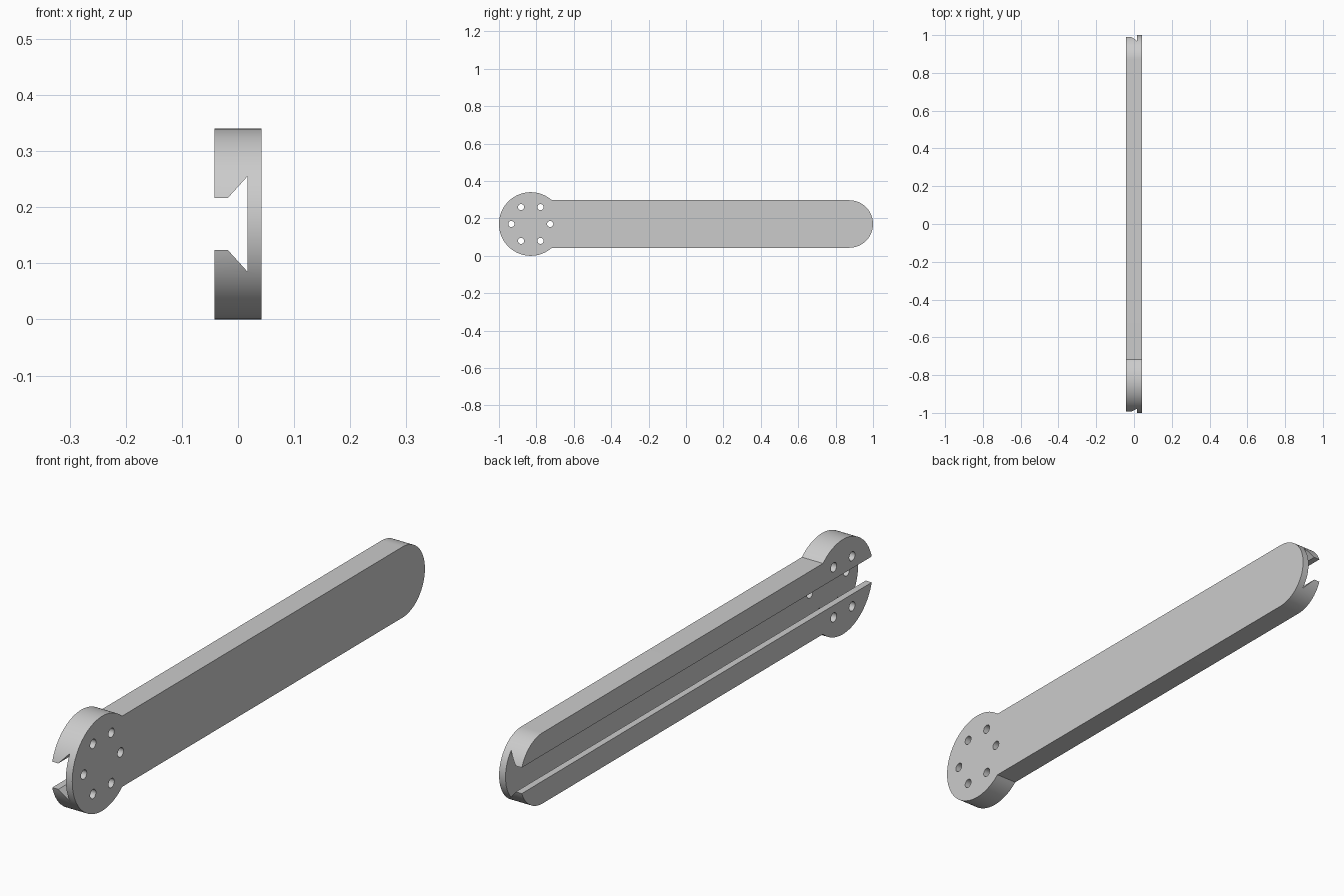
import bpy
import bmesh
from math import sin, cos, pi, asin, radians
from mathutils import Vector

if "Cube" in bpy.data.objects:
    bpy.data.objects.remove(bpy.data.objects["Cube"], do_unlink=True)

HALF = 0.042             # half thickness of the arm
MID_Z = 0.17             # height of the centre line
DISC_R, BAR_R = 0.17, 0.127
DISC_Y = -1 + DISC_R
TIP_Y = 1 - BAR_R
HOLE_RING, HOLE_R = 0.104, 0.0165

grey = bpy.data.materials.new("plain grey")
grey.use_nodes = True
colour = (0.6, 0.6, 0.6, 1)
grey.diffuse_color = colour
grey.node_tree.nodes["Principled BSDF"].inputs["Base Color"].default_value = colour


def arc(y, radius, start, end, steps):
    """Points of an arc in the side plane, as (y, z)."""
    angles = [start + (end - start) * i / steps for i in range(steps + 1)]
    return [(y + radius * cos(a), MID_Z + radius * sin(a)) for a in angles]


def prism(name, points, offset):
    """Extrude a closed 3D outline along an offset."""
    bm = bmesh.new()
    face = bm.faces.new([bm.verts.new(p) for p in points])
    out = bmesh.ops.extrude_face_region(bm, geom=[face])
    moved = [v for v in out["geom"] if isinstance(v, bmesh.types.BMVert)]
    bmesh.ops.translate(bm, verts=moved, vec=Vector(offset))
    bmesh.ops.recalc_face_normals(bm, faces=bm.faces)
    mesh = bpy.data.meshes.new(name)
    bm.to_mesh(mesh)
    bm.free()
    mesh.materials.append(grey)
    obj = bpy.data.objects.new(name, mesh)
    bpy.context.collection.objects.link(obj)
    return obj


# Arm: round mounting disc joined to a straight bar with a rounded tip
neck = asin(BAR_R / DISC_R)
outline = arc(DISC_Y, DISC_R, neck, 2 * pi - neck, 72)
outline += arc(TIP_Y, BAR_R, -pi / 2, pi / 2, 48)
arm = prism("slotted_arm", [(-HALF, y, z) for y, z in outline], (2 * HALF, 0, 0))

# Flared slot along the whole length, open on one side
upper = [(-HALF - 0.05, 0.0465), (-0.018, 0.0465), (0.0165, 0.0845)]
profile = upper + [(x, -h) for x, h in reversed(upper)]
cutters = [prism("slot_cutter", [(x, -1.1, MID_Z + h) for x, h in profile], (0, 2.2, 0))]

# Ring of six screw holes through the disc
for i in range(6):
    a = i * pi / 3
    bolt = [(-0.1, y + HOLE_RING * cos(a), z + HOLE_RING * sin(a))
            for y, z in arc(DISC_Y, HOLE_R, 0, 2 * pi, 24)[:-1]]
    cutters.append(prism("hole_cutter", bolt, (0.2, 0, 0)))

for cutter in cutters:
    mod = arm.modifiers.new(cutter.name, 'BOOLEAN')
    mod.operation = 'DIFFERENCE'
    mod.solver = 'EXACT'
    mod.object = cutter

# Bake the cuts and remove the cutters
graph = bpy.context.evaluated_depsgraph_get()
baked = bpy.data.meshes.new_from_object(arm.evaluated_get(graph))
arm.modifiers.clear()
arm.data = baked
for cutter in cutters:
    bpy.data.objects.remove(cutter, do_unlink=True)

bpy.ops.object.select_all(action='DESELECT')
arm.select_set(True)
bpy.context.view_layer.objects.active = arm
bpy.ops.object.shade_smooth_by_angle(angle=radians(30))
